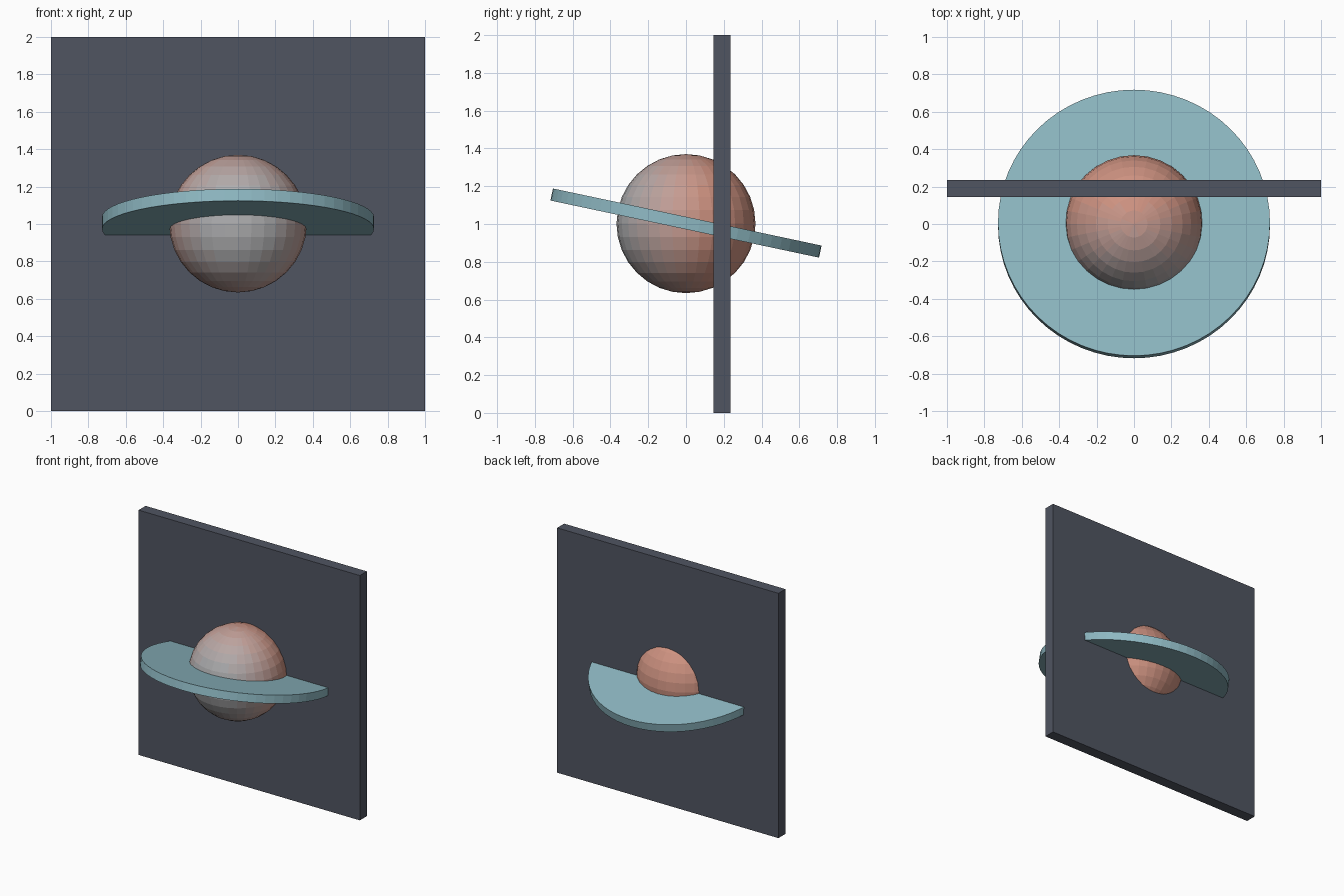
import bpy
from math import radians

if "Cube" in bpy.data.objects:
    bpy.data.objects.remove(bpy.data.objects["Cube"])


def colour(name, rgb):
    mat = bpy.data.materials.new(name)
    mat.diffuse_color = (*rgb, 1.0)
    mat.use_nodes = True
    mat.node_tree.nodes["Principled BSDF"].inputs["Base Color"].default_value = mat.diffuse_color
    return mat


def finish(name, *mats):
    obj = bpy.context.object
    obj.name = name
    for mat in mats:
        obj.data.materials.append(mat)
    return obj


# upright square panel
bpy.ops.mesh.primitive_cube_add(size=1, location=(0, 0.19, 1))
panel = finish("wall_panel", colour("slate", (0.08, 0.09, 0.12)))
panel.scale = (2, 0.09, 2)

# tilted disc that passes through the panel and the ball
bpy.ops.mesh.primitive_cylinder_add(vertices=64, radius=0.727, depth=0.065,
                                    location=(0, 0, 1.005),
                                    rotation=(radians(-12), 0, 0))
finish("tilted_disc", colour("pale_teal", (0.27, 0.48, 0.54)))

# faceted ball, fading from grey at the front to salmon at the back
GREY, SALMON, STEPS, RADIUS = (0.42, 0.42, 0.43), (0.62, 0.29, 0.22), 8, 0.368
tones = [colour(f"ball_tone_{i}",
                [g + (s - g) * i / (STEPS - 1) for g, s in zip(GREY, SALMON)])
         for i in range(STEPS)]
bpy.ops.mesh.primitive_uv_sphere_add(segments=32, ring_count=16, radius=RADIUS,
                                     location=(0, 0, 1.002))
ball = finish("ball", *tones)
for face in ball.data.polygons:
    t = (face.center.y + RADIUS) / (RADIUS + 0.15)
    face.material_index = max(0, min(STEPS - 1, int(t * STEPS)))
